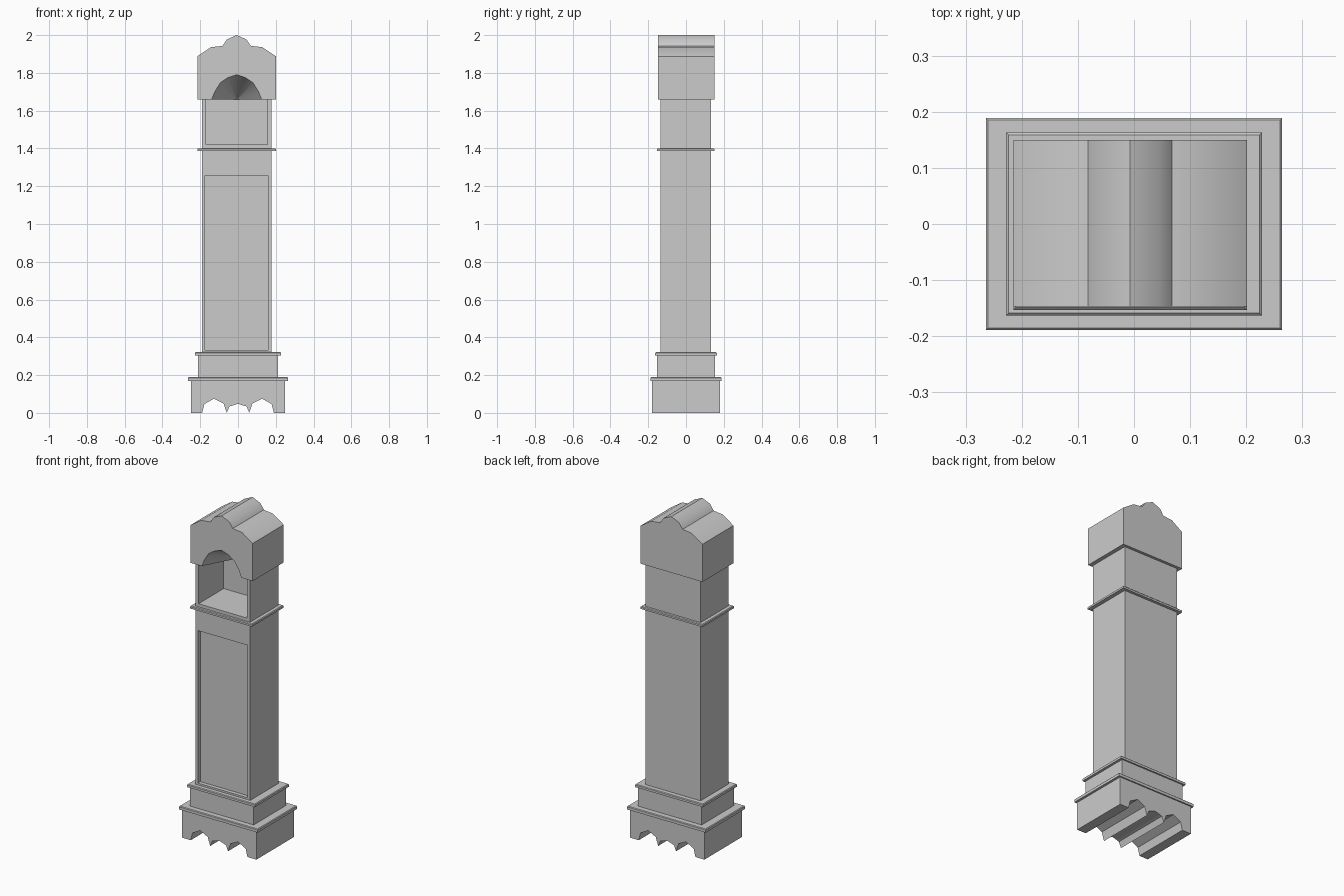
import bpy
import bmesh
import math

if "Cube" in bpy.data.objects:
    bpy.data.objects.remove(bpy.data.objects["Cube"])

CX = -0.007  # the trunk and hood sit slightly left of the base


def finish(name, bm):
    bmesh.ops.recalc_face_normals(bm, faces=bm.faces)
    me = bpy.data.meshes.new(name)
    bm.to_mesh(me)
    bm.free()
    ob = bpy.data.objects.new(name, me)
    bpy.context.collection.objects.link(ob)
    return ob


def box(name, x0, x1, y0, y1, z0, z1, chamfer=0):
    bm = bmesh.new()
    bmesh.ops.create_cube(bm, size=1)
    for v in bm.verts:
        v.co.x = x1 if v.co.x > 0 else x0
        v.co.y = y1 if v.co.y > 0 else y0
        v.co.z = z1 if v.co.z > 0 else z0
    if chamfer:
        top = [e for e in bm.edges if all(v.co.z == z1 or abs(v.co.z - z1) < 1e-5 for v in e.verts)]
        bmesh.ops.bevel(bm, geom=top, offset=chamfer, segments=1, affect='EDGES')
    return finish(name, bm)


def prism(name, outline, y0, y1):
    bm = bmesh.new()
    f = bm.faces.new([bm.verts.new((x, y0, z)) for x, z in outline])
    ext = bmesh.ops.extrude_face_region(bm, geom=[f])['geom']
    bmesh.ops.translate(bm, vec=(0, y1 - y0, 0),
                        verts=[g for g in ext if isinstance(g, bmesh.types.BMVert)])
    return finish(name, bm)


def mirrored(half, cx):
    """Half outline runs from the left side to the centre line (offset 0)."""
    return [(cx + x, z) for x, z in half] + [(cx - x, z) for x, z in reversed(half[:-1])]


def cut(ob, cutter):
    m = ob.modifiers.new("cut", 'BOOLEAN')
    m.operation = 'DIFFERENCE'
    m.solver = 'EXACT'
    m.object = cutter
    bpy.context.view_layer.objects.active = ob
    bpy.ops.object.modifier_apply(modifier=m.name)
    bpy.data.objects.remove(cutter, do_unlink=True)


def smooth(ob):
    bpy.ops.object.select_all(action='DESELECT')
    ob.select_set(True)
    bpy.context.view_layer.objects.active = ob
    bpy.ops.object.shade_smooth_by_angle(angle=math.radians(40))


# Plinth with scalloped feet
scallops = [(-.25, .17), (-.25, 0), (-.19, 0), (-.178, .047), (-.127, .075), (-.076, .05),
            (-.06, 0), (-.045, .034), (0, .048)]
plinth = prism("plinth", mirrored(scallops, 0), -.181, .181)
smooth(plinth)
box("plinth_moulding", -.264, .264, -.189, .189, .17, .19, .004)

# Base block and its moulding
box("base_block", -.213, .213, -.154, .154, .19, .305)
box("base_moulding", -.228, .228, -.163, .163, .305, .322, .004)

# Trunk with recessed door panel
trunk = box("trunk", CX - .184, CX + .184, -.136, .133, .322, 1.387)
cut(trunk, box("door_cutter", CX - .167, CX + .167, -.2, -.112, .333, 1.256))
box("waist_moulding", CX - .208, CX + .208, -.153, .15, 1.386, 1.401, .004)

# Open dial case
dial = box("dial_case", CX - .184, CX + .184, -.136, .133, 1.401, 1.66)
cut(dial, box("dial_cutter", CX - .162, CX + .162, -.2, .105, 1.42, 1.7))

# Hood with a stepped crest
crest = [(-.208, 1.66), (-.208, 1.888), (-.136, 1.936), (-.075, 1.943), (-.052, 1.977), (0, 2.0)]
hood = prism("hood", mirrored(crest, CX), -.147, .15)

# Front arch, its ceiling tapering down to the back of the dial case
arch = [(-.14, 1.63), (-.135, 1.66), (-.119, 1.70), (-.088, 1.75), (-.048, 1.777), (0, 1.793)]
bm = bmesh.new()
ring = [bm.verts.new((x, -.152, z)) for x, z in mirrored(arch, CX)]
apex = bm.verts.new((CX, .105, 1.658))
bm.faces.new(ring)
for a, b in zip(ring, ring[1:] + ring[:1]):
    bm.faces.new((a, b, apex))
cut(hood, finish("arch_cutter", bm))
smooth(hood)
